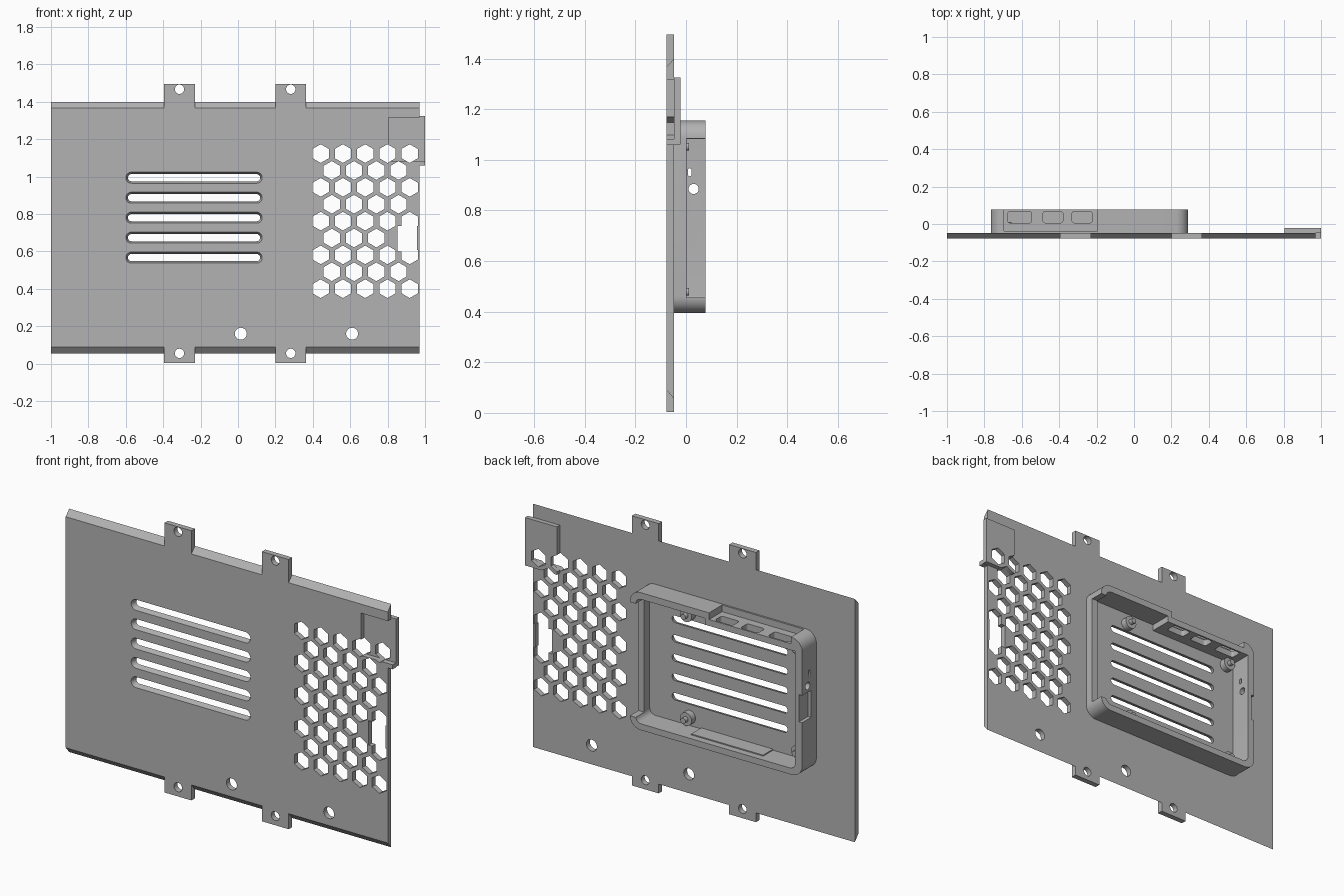
import bpy, bmesh, math

cube = bpy.data.objects.get("Cube")
if cube:
    bpy.data.objects.remove(cube, do_unlink=True)

grey = bpy.data.materials.new("plain grey")
grey.use_nodes = True
COLOUR = (0.45, 0.45, 0.45, 1)
grey.diffuse_color = COLOUR
grey.node_tree.nodes["Principled BSDF"].inputs["Base Color"].default_value = COLOUR

FRONT, BACK, RIM = -0.077, -0.047, 0.077


# --- outlines in the x-z plane ---
def rect(x0, x1, z0, z1):
    return [(x0, z0), (x1, z0), (x1, z1), (x0, z1)]


def ngon(x, z, r, n=24, turn=0.0):
    return [(x + r * math.cos(turn + math.tau * i / n),
             z + r * math.sin(turn + math.tau * i / n)) for i in range(n)]


def rounded(x0, x1, z0, z1, r, n=8):
    pts = []
    corners = [(x1 - r, z1 - r), (x0 + r, z1 - r), (x0 + r, z0 + r), (x1 - r, z0 + r)]
    for q, (cx, cz) in enumerate(corners):
        for i in range(n + 1):
            a = (q + i / n) * math.pi / 2
            pts.append((cx + r * math.cos(a), cz + r * math.sin(a)))
    return pts


# --- solids ---
def solid(name, shapes, axis="y"):
    """Each shape is (outline, start, end[, end outline]), swept along the axis."""
    bm = bmesh.new()
    for outline, a, b, *end in shapes:
        place = {"y": lambda p, d: (p[0], d, p[1]),
                 "z": lambda p, d: (p[0], p[1], d),
                 "x": lambda p, d: (d, p[0], p[1])}[axis]
        first = [bm.verts.new(place(p, a)) for p in outline]
        last = [bm.verts.new(place(p, b)) for p in (end[0] if end else outline)]
        bm.faces.new(first)
        bm.faces.new(last[::-1])
        for i in range(len(first)):
            j = (i + 1) % len(first)
            bm.faces.new((first[j], first[i], last[i], last[j]))
    bmesh.ops.recalc_face_normals(bm, faces=bm.faces)
    mesh = bpy.data.meshes.new(name)
    bm.to_mesh(mesh)
    bm.free()
    mesh.materials.append(grey)
    obj = bpy.data.objects.new(name, mesh)
    bpy.context.collection.objects.link(obj)
    return obj


def combine(target, other, operation="DIFFERENCE"):
    mod = target.modifiers.new("cut", "BOOLEAN")
    mod.operation, mod.solver, mod.object = operation, "EXACT", other
    bpy.context.view_layer.objects.active = target
    bpy.ops.object.modifier_apply(modifier=mod.name)
    bpy.data.objects.remove(other, do_unlink=True)


def through(outlines, y0=-0.2, y1=0.2):
    return solid("cutter", [(o, y0, y1) for o in outlines])


# --- main panel with bevelled top and bottom edges ---
panel = solid("panel", [(rect(-1, 0.97, 0.09, 1.367), FRONT, BACK,
                         rect(-1, 0.97, 0.055, 1.4))])

# mounting tabs
TAB_X = (-0.313, 0.282)
for x in TAB_X:
    for z0, z1 in ((0.004, 0.12), (1.34, 1.495)):
        combine(panel, through([rect(x - 0.082, x + 0.082, z0, z1)], FRONT, BACK), "UNION")

# round holes in the tabs and the lower edge
holes = [ngon(x, z, 0.025) for x in TAB_X for z in (0.055, 1.467)]
holes += [ngon(x, 0.16, 0.032) for x in (0.015, 0.61)]
combine(panel, through(holes))

# flared ventilation slots
slots = []
for i in range(5):
    z = 0.994 - i * 0.1068
    slots.append((rounded(-0.6, 0.13, z - 0.03, z + 0.03, 0.0299), FRONT - 0.001,
                  BACK + 0.001, rounded(-0.588, 0.118, z - 0.019, z + 0.019, 0.0189)))
combine(panel, solid("cutter", slots))

# corner pocket, closed from behind by a cover with a ledge below
combine(panel, through([rect(0.805, 1.1, 1.06, 1.317)]))
cover = solid("corner_cover", [(rect(0.805, 1.0, 1.06, 1.325), BACK, -0.022)])
ledge = solid("corner_ledge", [(rect(0.805, 1.0, 1.058, 1.083), FRONT, BACK)])

# honeycomb grille
hexes = []
for row in range(9):
    odd = row % 2
    for col in range(5 - odd):
        if (row, col) != (5, 3):
            hexes.append(ngon(0.442 + 0.119 * (col + odd / 2), 1.123 - row * 0.0903,
                              0.05, 6, math.pi / 6))
for part in (panel, cover, ledge):
    combine(part, through(hexes))

# side opening that joins the grille
combine(panel, through([rect(0.876, 0.957, 0.56, 0.79)]))
combine(panel, through([rect(0.852, 0.9, 0.6, 0.735)]))

# --- circuit board tray on the back ---
tray = solid("tray_wall", [(rounded(-0.765, 0.29, 0.395, 1.155, 0.065), BACK, RIM)])
combine(tray, through([rounded(-0.722, 0.255, 0.43, 1.118, 0.035)]))
combine(tray, through([rect(0.2, 0.4, 0.457, 1.085)], 0.002, 0.2))
# recess for the port panel, and an outer recess on the right wall
combine(tray, through([rect(-0.695, -0.195, 1.09, 1.3)], -0.037, 0.2))
combine(tray, through([rect(-0.9, -0.745, 0.7, 0.85)], 0.0, 0.2))
# round openings in the right wall
combine(tray, solid("cutter", [(ngon(0.03, 0.885, 0.02), -0.9, -0.6),
                               (rounded(0.008, 0.022, 0.935, 0.967, 0.0069), -0.9, -0.6)], "x"))

# inset port panel with three ports
ports = solid("port_panel", [(rect(-0.722, -0.17, 1.083, 1.118), -0.047, RIM)])
combine(ports, solid("cutter", [(rounded(x0, x1, 0.006, 0.067, 0.014), 1.0, 1.3)
                                for x0, x1 in ((-0.675, -0.547), (-0.487, -0.38),
                                               (-0.332, -0.222))], "z"))

# card guide on the floor of the tray
solid("card_guide", [(rect(-0.5, -0.06, 0.428, 0.436), BACK, 0.04)])

# standoffs with locating pins
for side, x in (("left", 0.01), ("right", -0.67)):
    for level, z in (("lower", 0.478), ("upper", 1.052)):
        solid(f"{level}_{side}_standoff", [(ngon(x, z, 0.036), BACK, -0.012),
                                           (ngon(x, z, 0.015), -0.012, 0.012)])

# --- smooth the round parts, keep edges sharp ---
bpy.ops.object.select_all(action="DESELECT")
for obj in bpy.context.collection.objects:
    if obj.type == "MESH" and grey.name in obj.data.materials:
        obj.select_set(True)
        bpy.context.view_layer.objects.active = obj
bpy.ops.object.shade_smooth_by_angle(angle=math.radians(30))
